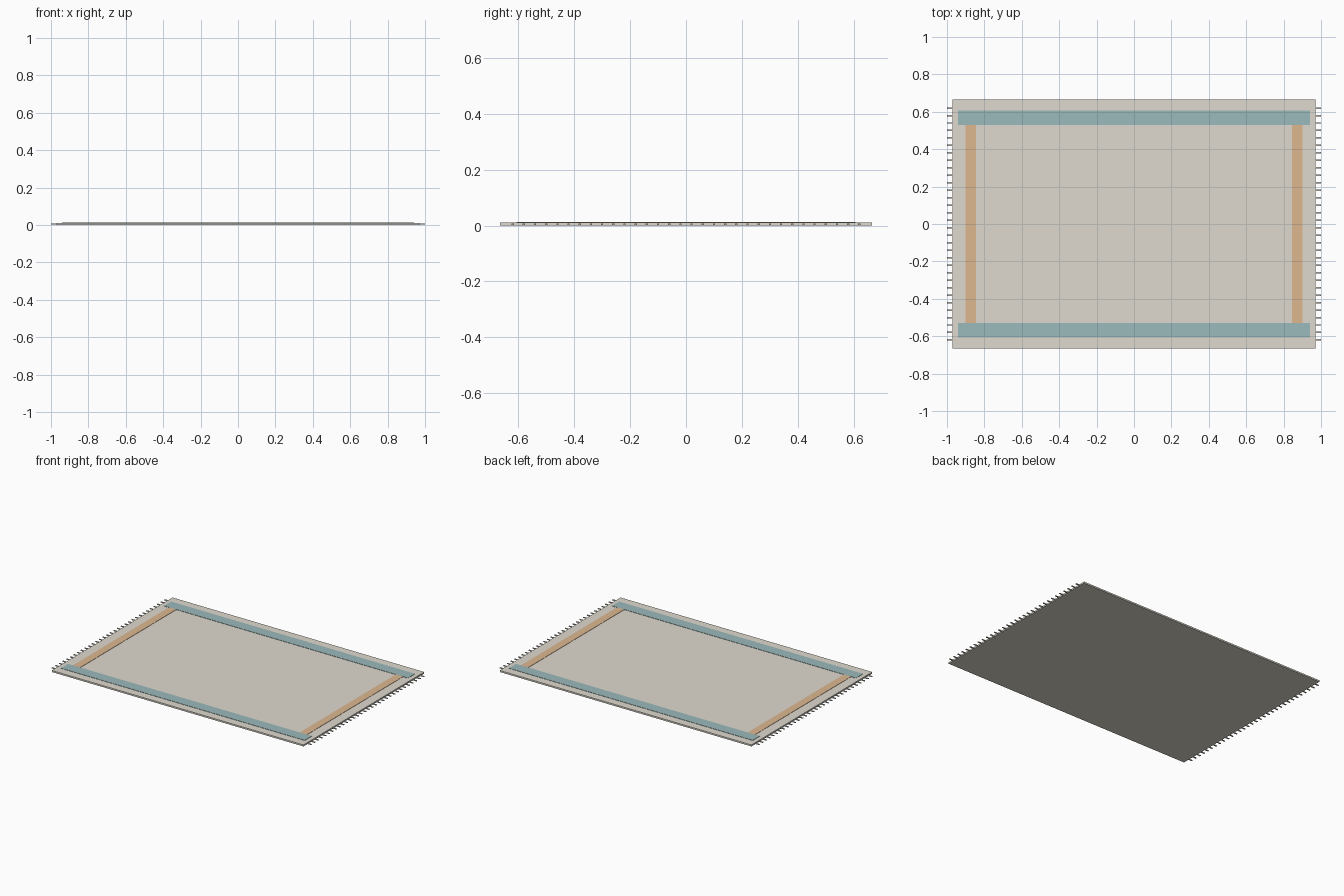
import bpy

if "Cube" in bpy.data.objects:
    bpy.data.objects.remove(bpy.data.objects["Cube"])


def material(name, rgb):
    m = bpy.data.materials.new(name)
    m.diffuse_color = (*rgb, 1)
    m.use_nodes = True
    m.node_tree.nodes["Principled BSDF"].inputs["Base Color"].default_value = m.diffuse_color
    return m


def box(name, lo, hi, mat):
    bpy.ops.mesh.primitive_cube_add(size=1, location=[(a + b) / 2 for a, b in zip(lo, hi)])
    o = bpy.context.object
    o.name = name
    o.scale = [b - a for a, b in zip(lo, hi)]
    bpy.ops.object.transform_apply(location=False, rotation=False, scale=True)
    o.data.materials.append(mat)
    return o


beige = material("beige_wool", (0.74, 0.70, 0.62))
teal = material("teal_wool", (0.33, 0.49, 0.50))
rust = material("rust_wool", (0.73, 0.48, 0.28))
cream = material("cream_thread", (0.76, 0.72, 0.64))

# Rug body
TOP = 0.011
box("rug_body", (-0.97, -0.665, 0), (0.97, 0.665, TOP), beige)

# Raised border bands: long teal ones and short rust ones between them
for s, side in ((-1, "front"), (1, "back")):
    y = 0.568 * s
    box(f"long_band_{side}", (-0.94, y - 0.039, TOP - 0.002), (0.94, y + 0.039, TOP + 0.002), teal)
for s, side in ((-1, "left"), (1, "right")):
    x = 0.874 * s
    box(f"short_band_{side}", (x - 0.028, -0.529, TOP - 0.002), (x + 0.028, 0.529, TOP + 0.002), rust)

# Fringe: one thread per end, repeated along the edge
for s, side in ((-1, "left"), (1, "right")):
    x0, x1 = sorted((0.965 * s, 1.0 * s))
    thread = box(f"fringe_{side}", (x0, -0.624, 0.002), (x1, -0.616, 0.007), cream)
    arr = thread.modifiers.new("repeat", 'ARRAY')
    arr.count = 32
    arr.use_relative_offset = False
    arr.use_constant_offset = True
    arr.constant_offset_displace = (0, 0.04, 0)
